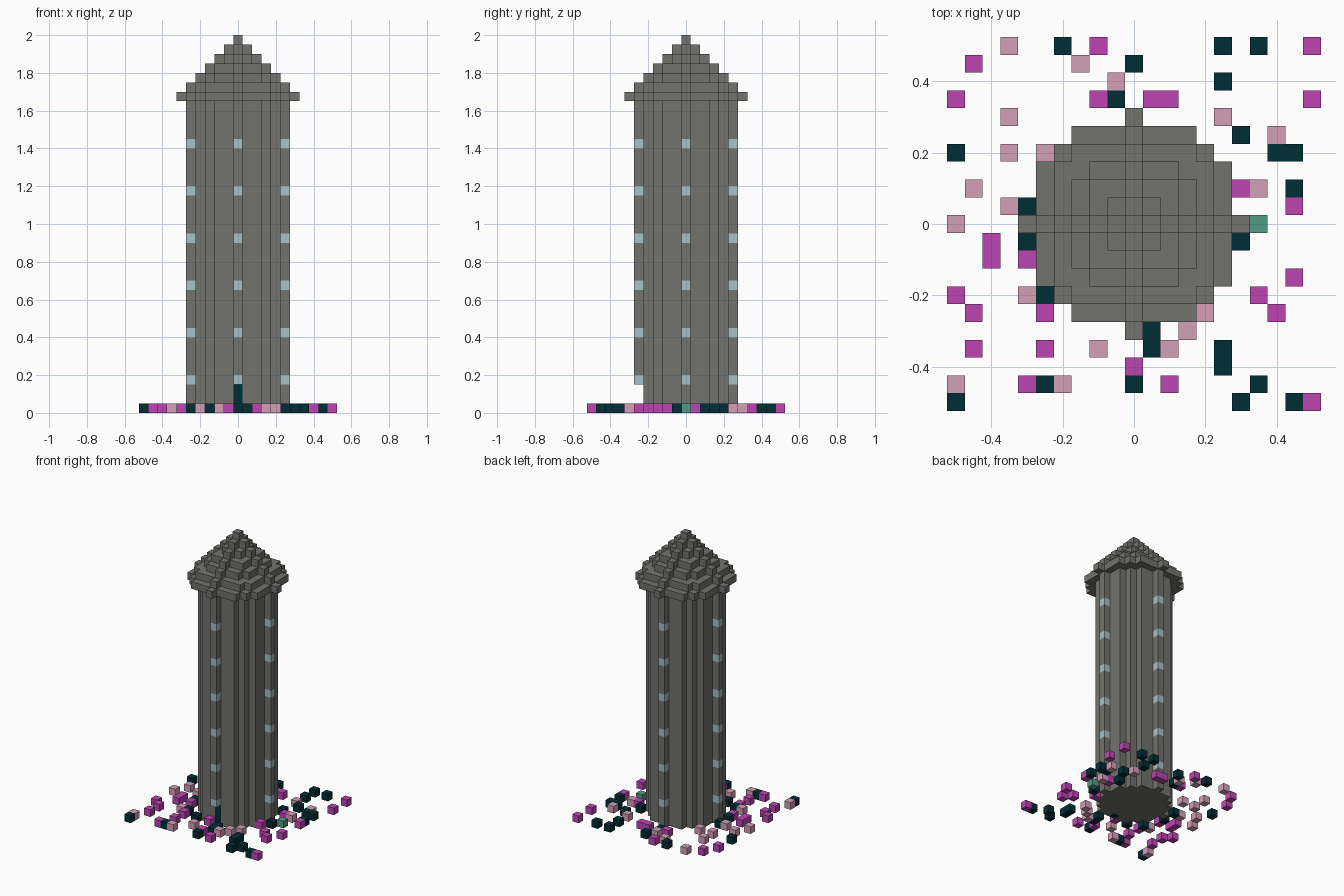
import bpy, bmesh
from mathutils import Vector

if "Cube" in bpy.data.objects:
    bpy.data.objects.remove(bpy.data.objects["Cube"], do_unlink=True)

UNIT = 0.05          # edge length of one block
WALL_TOP = 33        # blocks below the roof
TOWER_R = 5
ROOF_R = 6


def material(name, rgb):
    mat = bpy.data.materials.new(name)
    mat.use_nodes = True
    color = (*rgb, 1)
    mat.diffuse_color = color
    mat.node_tree.nodes["Principled BSDF"].inputs["Base Color"].default_value = color
    return mat


stone = material("grey_stone", (0.168, 0.168, 0.154))
glass = material("pale_blue_glass", (0.39, 0.54, 0.58))
dark = material("dark_teal", (0.0, 0.027, 0.036))
purple = material("purple", (0.51, 0.06, 0.45))
pink = material("dusty_pink", (0.66, 0.35, 0.47))
green = material("sea_green", (0.085, 0.33, 0.24))


def disc(radius, layer):
    """Block cells of a round slab."""
    span = range(-radius, radius + 1)
    return {(x, y, layer) for x in span for y in span
            if x * x + y * y <= radius * radius}


def planted(*spots):
    """Single blocks standing on the ground."""
    return {(x, y, 0) for x, y in spots}


def build(name, cells, mat, occupied):
    """Skin the outside of a set of block cells."""
    bm = bmesh.new()
    for cell in sorted(cells):
        centre = Vector(cell) + Vector((0, 0, 0.5))
        for axis in range(3):
            for sign in (-1, 1):
                n = Vector((0, 0, 0))
                n[axis] = sign
                if tuple(int(c + d) for c, d in zip(cell, n)) in occupied:
                    continue
                u = Vector((0, 0, 0))
                u[(axis + 1) % 3] = 0.5
                v = n.cross(u)
                mid = centre + n / 2
                corners = (mid - u - v, mid + u - v, mid + u + v, mid - u + v)
                bm.faces.new([bm.verts.new(p * UNIT) for p in corners])
    bmesh.ops.remove_doubles(bm, verts=bm.verts, dist=UNIT / 100)
    mesh = bpy.data.meshes.new(name)
    bm.to_mesh(mesh)
    bm.free()
    mesh.materials.append(mat)
    obj = bpy.data.objects.new(name, mesh)
    bpy.context.collection.objects.link(obj)


# Round tower shaft with its diagonal corners stepped back
shaft = {(x, y, z) for layer in range(WALL_TOP) for x, y, z in disc(TOWER_R, layer)
         if abs(x) + abs(y) <= TOWER_R + 1}

# Windows up the four projecting ribs
ribs = [(TOWER_R, 0), (-TOWER_R, 0), (0, TOWER_R), (0, -TOWER_R)]
windows = {(x, y, z) for x, y in ribs for z in range(3, WALL_TOP - 4, 5)}

# Recessed doorway at the foot of the front rib
recess = {(0, -TOWER_R, z) for z in range(3)}
door = {(0, 1 - TOWER_R, z) for z in range(3)}
shaft -= windows | recess | door

# Stepped conical roof
roof = set().union(*(disc(ROOF_R - i, WALL_TOP + i) for i in range(ROOF_R + 1)))

# Flowers scattered around the tower, back to front
purple_flowers = planted(
    (-2, 10), (10, 10), (-9, 9), (-10, 7), (-2, 7), (1, 7), (2, 7), (10, 7),
    (6, 2), (9, 1), (-8, -1), (-8, -2), (-6, -2), (5, -2), (9, -3),
    (-10, -4), (7, -4), (-9, -5), (-5, -5), (-1, -5), (8, -5),
    (-9, -7), (-5, -7), (0, -8), (-6, -9), (2, -9), (10, -10))
dark_flowers = planted(
    (-4, 10), (5, 10), (7, 10), (0, 9), (5, 8), (-1, 7), (6, 5), (-10, 4),
    (8, 4), (9, 4), (5, 3), (9, 2), (-6, 1), (-6, -1), (6, -1), (-5, -4),
    (-3, -5), (1, -6), (1, -7), (5, -7), (5, -8), (-5, -9), (0, -9),
    (7, -9), (-10, -10), (6, -10), (9, -10))
pink_flowers = planted(
    (-7, 10), (-3, 9), (-1, 8), (-7, 6), (5, 6), (8, 5), (-7, 4), (-5, 4),
    (-9, 2), (7, 2), (-7, 1), (-10, 0), (-6, -4), (4, -5), (3, -6),
    (-2, -7), (2, -7), (-10, -9), (-4, -9))
green_flower = planted((7, 0))

parts = [
    ("tower_shaft", shaft, stone),
    ("roof", roof, stone),
    ("windows", windows, glass),
    ("door", door, dark),
    ("purple_flowers", purple_flowers, purple),
    ("dark_flowers", dark_flowers, dark),
    ("pink_flowers", pink_flowers, pink),
    ("green_flower", green_flower, green),
]
solid = set().union(*(cells for _, cells, _ in parts))
for name, cells, mat in parts:
    build(name, cells, mat, solid)
